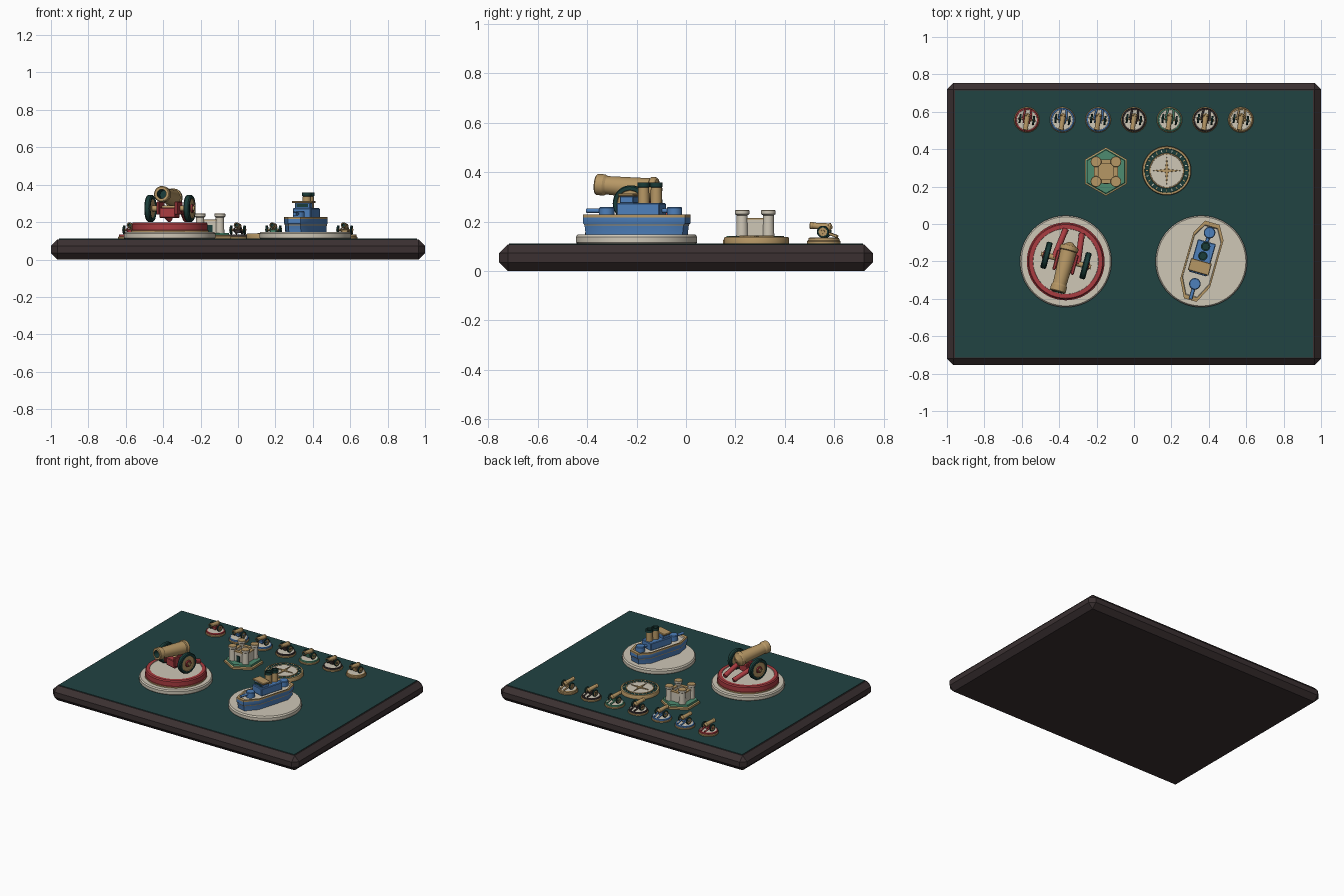
import bpy, bmesh, math
from mathutils import Matrix, Vector

if "Cube" in bpy.data.objects:
    bpy.data.objects.remove(bpy.data.objects["Cube"])

COLOURS = {
    "walnut": (0.043, 0.030, 0.031), "felt": (0.015, 0.056, 0.055),
    "dark_green": (0.010, 0.045, 0.040), "cream": (0.62, 0.57, 0.47),
    "tan": (0.47, 0.31, 0.13), "red": (0.40, 0.045, 0.052),
    "blue": (0.075, 0.215, 0.50), "green": (0.075, 0.26, 0.16)}
MATS = {}
for key, rgb in COLOURS.items():
    MATS[key] = bpy.data.materials.new(key)
    MATS[key].diffuse_color = (*rgb, 1)


def T(x=0, y=0, z=0):
    return Matrix.Translation((x, y, z))


def R(deg, axis="Z"):
    return Matrix.Rotation(math.radians(deg), 4, axis)


def circle(n=40, start=0):
    return [(math.cos(start + 2 * math.pi * i / n), math.sin(start + 2 * math.pi * i / n)) for i in range(n)]


def finish(name, bm, mats, frame):
    bm.transform(frame)
    bmesh.ops.recalc_face_normals(bm, faces=bm.faces)
    me = bpy.data.meshes.new(name)
    bm.to_mesh(me)
    bm.free()
    for m in mats:
        me.materials.append(MATS[m])
    ob = bpy.data.objects.new(name, me)
    bpy.context.collection.objects.link(ob)
    bpy.context.view_layer.objects.active = ob
    ob.select_set(True)
    bpy.ops.object.shade_smooth_by_angle(angle=math.radians(30))
    ob.select_set(False)
    return ob


def stack(name, outline, levels, frame=Matrix()):
    """Skin scaled copies of an outline; each level is (scale, z, colour of the band ending there)."""
    bm = bmesh.new()
    mats = list(dict.fromkeys(l[2] for l in levels))
    rings = [[bm.verts.new((x * s, y * s, z)) for x, y in outline] for s, z, _ in levels]
    n = len(outline)
    for a, b, (_, _, c) in zip(rings, rings[1:], levels[1:]):
        for i in range(n):
            j = (i + 1) % n
            bm.faces.new((a[i], a[j], b[j], b[i])).material_index = mats.index(c)
    bm.faces.new(rings[0][::-1]).material_index = mats.index(levels[0][2])
    bm.faces.new(rings[-1]).material_index = mats.index(levels[-1][2])
    return finish(name, bm, mats, frame)


def rod(name, r, a, b, colour, frame=Matrix(), n=16):
    a, b = Vector(a), Vector(b)
    turn = (b - a).to_track_quat("Z", "Y").to_matrix().to_4x4()
    return stack(name, circle(n), [(r, 0, colour), (r, (b - a).length, colour)], frame @ Matrix.Translation(a) @ turn)


def box(name, size, loc, colour, frame=Matrix(), bevel=0):
    bm = bmesh.new()
    bmesh.ops.create_cube(bm, size=1, matrix=T(*loc) @ Matrix.Diagonal((*size, 1)))
    if bevel:
        bmesh.ops.bevel(bm, geom=bm.edges[:], offset=bevel, segments=1, affect="EDGES")
    return finish(name, bm, [colour], frame)


def cannon(name, frame, colour):
    """Field gun facing -y, wheels resting on z = 0."""
    for s in (-1, 1):
        wheel = frame @ T(s * 0.108, 0.005, 0.073) @ R(90 * s, "Y")
        stack(name + "_wheel", circle(32), [
            (0.05, -0.012, "tan"), (0.056, -0.016, "dark_green"), (0.068, -0.016, "dark_green"),
            (0.073, -0.01, "dark_green"), (0.073, 0.01, "dark_green"), (0.068, 0.016, "dark_green"),
            (0.054, 0.016, "dark_green"), (0.052, 0.012, "tan"), (0.024, 0.012, "tan"),
            (0.022, 0.02, colour), (0.012, 0.02, colour), (0.012, 0.03, "tan")], wheel)
        # cheek and trail
        rod(name + "_trail", 0.016, (s * 0.066, 0.0, 0.075), (s * 0.045, 0.165, 0.016), colour, frame)
        box(name + "_cheek", (0.018, 0.11, 0.07), (s * 0.05, -0.005, 0.075), colour, frame, 0.004)
    rod(name + "_axle", 0.015, (-0.1, 0.005, 0.073), (0.1, 0.005, 0.073), "tan", frame)
    box(name + "_bed", (0.09, 0.09, 0.055), (0, -0.005, 0.05), colour, frame, 0.005)
    # barrel from breech to hollow muzzle
    stack(name + "_barrel", circle(32), [
        (0.012, -0.015, "tan"), (0.03, 0.0, "tan"), (0.046, 0.006, "tan"), (0.05, 0.012, "tan"),
        (0.05, 0.03, "tan"), (0.044, 0.034, "tan"), (0.037, 0.215, "tan"), (0.043, 0.225, "tan"),
        (0.043, 0.255, "tan"), (0.038, 0.26, "tan"), (0.025, 0.26, "tan"), (0.024, 0.2, "dark_green")],
        frame @ T(0, 0.09, 0.128) @ R(85, "X"))


def warship(frame):
    half = [(0.035, -0.215), (0.083, -0.12), (0.083, 0.14), (0.04, 0.215)]
    hull = half + [(-x, y) for x, y in reversed(half)]
    stack("ship_hull", hull, [
        (0.95, 0.0, "blue"), (0.97, 0.035, "blue"), (0.98, 0.04, "tan"), (1.0, 0.045, "blue"),
        (1.0, 0.068, "blue"), (1.0, 0.08, "tan"), (0.9, 0.08, "tan"), (0.88, 0.072, "cream")], frame)
    box("ship_cabin", (0.1, 0.18, 0.054), (0, 0.02, 0.1), "blue", frame, 0.004)
    box("ship_bridge", (0.085, 0.055, 0.03), (0, -0.03, 0.14), "blue", frame, 0.003)
    box("bridge_window", (0.065, 0.004, 0.014), (0, -0.058, 0.141), "dark_green", frame)
    box("bridge_roof", (0.115, 0.066, 0.012), (0, -0.03, 0.16), "tan", frame, 0.003)
    for y in (0.03, 0.083):
        stack("ship_funnel", circle(24), [
            (0.024, 0.12, "tan"), (0.022, 0.19, "tan"), (0.025, 0.192, "dark_green"),
            (0.025, 0.21, "dark_green"), (0.017, 0.21, "dark_green"), (0.017, 0.195, "dark_green")],
            frame @ T(0, y, 0))
    for y in (-0.125, 0.16):
        stack("ship_turret", circle(24), [(0.031, 0.07, "blue"), (0.031, 0.106, "blue"), (0.027, 0.111, "blue")],
              frame @ T(0, y, 0))
        rod("turret_gun", 0.009, (0, y, 0.096), (0, y - 0.085, 0.096), "blue", frame)


# Board with felt inlay
box("board", (2, 1.51, 0.108), (0, 0, 0.054), "walnut", bevel=0.035)
box("felt_inlay", (1.915, 1.43, 0.012), (0, 0, 0.106), "felt")

# Large cannon piece
stack("cannon_base", circle(64), [
    (0.24, 0.11, "cream"), (0.245, 0.116, "cream"), (0.245, 0.138, "cream"), (0.238, 0.146, "cream"),
    (0.208, 0.146, "cream"), (0.208, 0.156, "tan"), (0.203, 0.158, "red"), (0.203, 0.19, "red"),
    (0.197, 0.198, "red"), (0.175, 0.198, "red"), (0.174, 0.194, "cream")], T(-0.365, -0.2))
cannon("cannon", T(-0.365, -0.2, 0.2) @ R(-15), "red")

# Large ship piece
stack("ship_base", circle(64), [
    (0.24, 0.11, "cream"), (0.245, 0.116, "cream"), (0.245, 0.138, "cream"), (0.238, 0.148, "cream")],
    T(0.36, -0.2))
warship(T(0.36, -0.2, 0.148) @ R(-16))

# Fort on a hexagonal base
fort = T(-0.15, 0.28, 0.11)
stack("fort_base", circle(6, math.pi / 6), [
    (0.13, 0, "tan"), (0.13, 0.016, "tan"), (0.122, 0.02, "tan"), (0.118, 0.02, "green"),
    (0.116, 0.032, "green")], fort)
box("fort_court", (0.1, 0.1, 0.05), (0, 0, 0.055), "tan", fort)
for k in range(4):
    side = fort @ R(90 * k)
    box("fort_wall", (0.1, 0.02, 0.07), (0, -0.052, 0.065), "cream", side)
    box("fort_wall_cap", (0.09, 0.024, 0.006), (0, -0.052, 0.101), "tan", side)
    stack("fort_tower", circle(20), [
        (0.024, 0.03, "cream"), (0.022, 0.115, "cream"), (0.029, 0.12, "cream"), (0.029, 0.134, "cream"),
        (0.027, 0.136, "tan")], side @ T(0.053, -0.053))
box("fort_gate", (0.026, 0.006, 0.042), (0, -0.062, 0.053), "dark_green", fort)

# Compass dial
dial = T(0.175, 0.285, 0.11)
stack("compass_base", circle(64), [
    (0.131, 0, "tan"), (0.131, 0.022, "tan"), (0.128, 0.028, "tan"), (0.118, 0.028, "tan"),
    (0.117, 0.027, "dark_green"), (0.094, 0.027, "dark_green"), (0.092, 0.03, "tan"),
    (0.088, 0.03, "tan"), (0.087, 0.028, "cream")], dial)
for k in range(24):
    box("compass_tick", (0.005, 0.012, 0.003), (0, 0.106, 0.028), "cream" if k % 2 else "tan", dial @ R(15 * k))
star = [(r * math.cos(math.pi * i / 4), r * math.sin(math.pi * i / 4)) for i, r in enumerate([0.075, 0.012] * 4)]
stack("compass_star", star, [(1, 0.028, "tan"), (0.9, 0.033, "tan")], dial)

# Row of small cannon tokens
for i, colour in enumerate(["red", "blue", "blue", "walnut", "green", "walnut", "tan"]):
    spot = T(-0.573 + 0.1907 * i, 0.557, 0.11)
    stack("token_base", circle(40), [
        (0.068, 0, "tan"), (0.068, 0.01, "tan"), (0.064, 0.014, "tan"), (0.063, 0.014, colour),
        (0.062, 0.023, colour), (0.055, 0.025, colour), (0.054, 0.024, "cream")], spot)
    cannon("token_cannon", spot @ T(0, 0, 0.024) @ R(-8) @ Matrix.Scale(0.335, 4), colour)

for m in bpy.data.materials:
    if m.users and not m.is_grease_pencil:
        m.use_nodes = True
        m.node_tree.nodes["Principled BSDF"].inputs["Base Color"].default_value = m.diffuse_color
